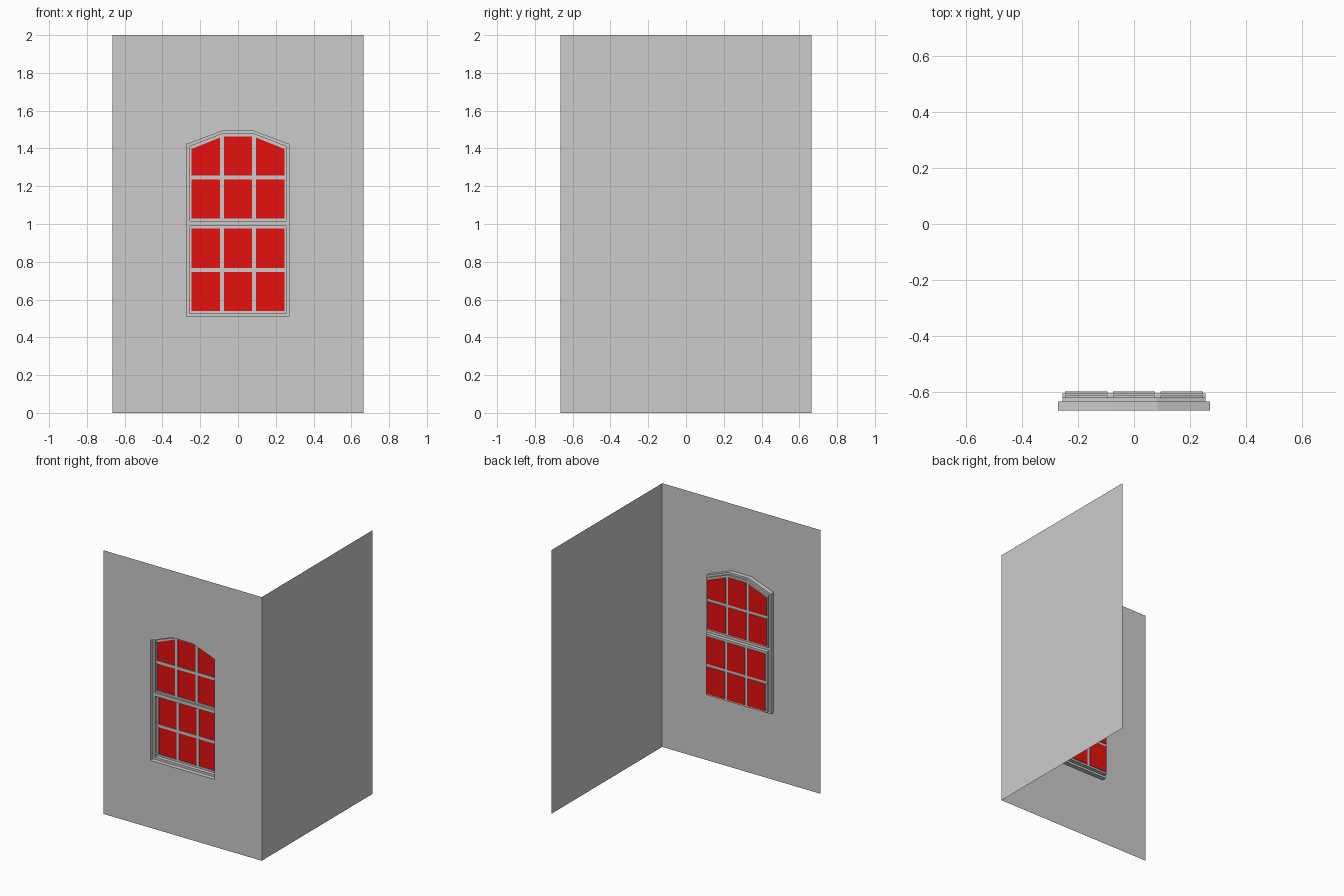
import bpy
import bmesh

if "Cube" in bpy.data.objects:
    bpy.data.objects.remove(bpy.data.objects["Cube"])


def make_material(name, colour):
    mat = bpy.data.materials.new(name)
    mat.use_nodes = True
    mat.diffuse_color = colour
    mat.node_tree.nodes["Principled BSDF"].inputs["Base Color"].default_value = colour
    return mat


GREY = make_material("plaster grey", (0.6, 0.6, 0.6, 1))
RED = make_material("pane red", (0.8, 0.005, 0.005, 1))


def finish(name, bm, mat):
    mesh = bpy.data.meshes.new(name)
    bm.to_mesh(mesh)
    bm.free()
    mesh.materials.append(mat)
    obj = bpy.data.objects.new(name, mesh)
    bpy.context.scene.collection.objects.link(obj)


def sheet(name, y, outer, holes=(), mat=GREY):
    """Flat upright sheet facing the front, with openings."""
    bm = bmesh.new()
    edges = []
    for loop in (outer, *holes):
        verts = [bm.verts.new((x, y, z)) for x, z in loop]
        edges += [bm.edges.new((verts[i - 1], verts[i])) for i in range(len(verts))]
    bmesh.ops.triangle_fill(bm, edges=edges, use_beauty=True, normal=(0, -1, 0))
    for face in bm.faces:
        face.normal_update()
        if face.normal.y > 0:
            face.normal_flip()
    finish(name, bm, mat)


def reveal(name, loops, front, back):
    """Inward-facing sides joining openings at two depths."""
    bm = bmesh.new()
    for loop in loops:
        for (ax, az), (bx, bz) in zip(loop, loop[1:] + loop[:1]):
            corners = [(ax, front, az), (bx, front, bz), (bx, back, bz), (ax, back, az)]
            bm.faces.new([bm.verts.new(c) for c in corners])
    bmesh.ops.remove_doubles(bm, verts=bm.verts[:], dist=1e-5)
    finish(name, bm, GREY)


def rect(x0, x1, z0, z1):
    return [(x0, z0), (x1, z0), (x1, z1), (x0, z1)]


def arch(w, bottom, side, k, top):
    return [(-w, bottom), (w, bottom), (w, side), (k, top), (-k, top), (-w, side)]


# Depths of the stepped surfaces
HALF = 0.665
WALL, LEDGE = -HALF, -0.632
UPPER, LOWER, RECESS = -0.618, -0.604, 0.007

# Outlines of the opening and the two sashes
opening = arch(0.27, 0.511, 1.422, 0.083, 1.492)
upper_sash = arch(0.255, 1.015, 1.411, 0.081, 1.478)
lower_sash = rect(-0.255, 0.255, 0.527, 0.99)

# Corner walls
sheet("front_wall", WALL, rect(-HALF, HALF, 0, 2), [opening])
bm = bmesh.new()
side = [(HALF, y, z) for y, z in rect(-HALF, HALF, 0, 2)]
bm.faces.new([bm.verts.new(c) for c in side])
finish("side_wall", bm, GREY)

# Window casing with the bar between the sashes
reveal("opening_reveal", [opening], WALL, LEDGE)
sheet("window_casing", LEDGE, opening, [upper_sash, lower_sash])

# Pane outlines, three columns by two rows in each sash
columns = [(-0.246, -0.095), (-0.074, 0.074), (0.095, 0.246)]
lower_panes = [rect(*c, *r) for c in columns for r in [(0.54, 0.747), (0.768, 0.975)]]
upper_panes = [rect(*c, 1.028, 1.235) for c in columns]


def arch_height(x):
    return min(1.463, 1.397 + 0.4 * (0.246 - abs(x)))


for x0, x1 in columns:
    upper_panes.append([(x0, 1.256), (x1, 1.256), (x1, arch_height(x1)), (x0, arch_height(x0))])

# Sashes with their glazing bars and recessed panes
for label, outline, panes, depth in (("upper", upper_sash, upper_panes, UPPER),
                                     ("lower", lower_sash, lower_panes, LOWER)):
    reveal(label + "_sash_reveal", [outline], LEDGE, depth)
    sheet(label + "_sash", depth, outline, panes)
    reveal(label + "_pane_reveals", panes, depth, depth + RECESS)
    for number, pane in enumerate(panes, 1):
        sheet(f"{label}_pane_{number}", depth + RECESS, pane, mat=RED)
